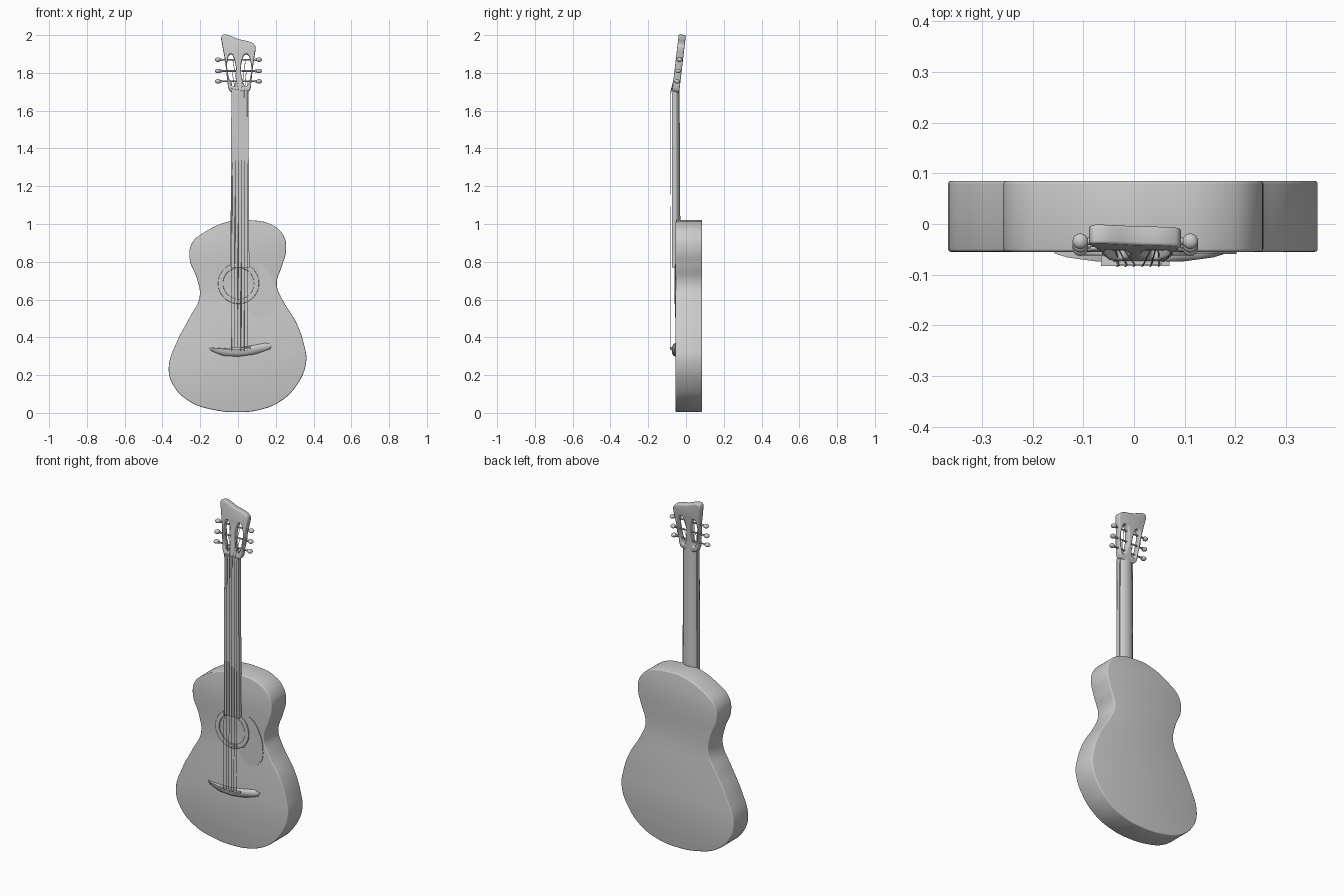
import bpy, bmesh
from math import sin, cos, pi, radians, tan

if "Cube" in bpy.data.objects:
    bpy.data.objects.remove(bpy.data.objects["Cube"])

TILT = radians(6.7)          # headstock leans back


def finish(obj, angle=35):
    bpy.ops.object.select_all(action='DESELECT')
    obj.select_set(True)
    bpy.context.view_layer.objects.active = obj
    if obj.type == 'CURVE':
        bpy.ops.object.convert(target='MESH')
        obj = bpy.context.view_layer.objects.active
    bm = bmesh.new()
    bm.from_mesh(obj.data)
    bmesh.ops.remove_doubles(bm, verts=bm.verts, dist=0.00005)
    bmesh.ops.recalc_face_normals(bm, faces=bm.faces)
    bm.to_mesh(obj.data)
    bm.free()
    bpy.ops.object.shade_smooth_by_angle(angle=radians(angle))
    return obj


def plate(name, loops, thick, loc, rot=pi / 2, bevel=0.0, smooth=True, res=6):
    """Closed outlines (inner ones become holes) extruded to a solid plate."""
    cu = bpy.data.curves.new(name, 'CURVE')
    cu.dimensions, cu.fill_mode = '2D', 'BOTH'
    cu.extrude = thick / 2 - bevel
    cu.bevel_depth, cu.bevel_resolution, cu.offset = bevel, 2, -bevel
    for pts in loops:
        sp = cu.splines.new('BEZIER' if smooth else 'POLY')
        store = sp.bezier_points if smooth else sp.points
        store.add(len(pts) - 1)
        for p, (x, y) in zip(store, pts):
            if smooth:
                p.co = (x, y, 0)
                p.handle_left_type = p.handle_right_type = 'AUTO'
            else:
                p.co = (x, y, 0, 1)
        sp.use_cyclic_u = True
        sp.resolution_u = res
    obj = bpy.data.objects.new(name, cu)
    bpy.context.collection.objects.link(obj)
    obj.location, obj.rotation_euler = loc, (rot, 0, 0)
    return finish(obj)


def rod(name, pts, radius, sides=1):
    cu = bpy.data.curves.new(name, 'CURVE')
    cu.dimensions = '3D'
    cu.bevel_depth, cu.bevel_resolution, cu.use_fill_caps = radius, sides, True
    sp = cu.splines.new('POLY')
    sp.points.add(len(pts) - 1)
    for p, co in zip(sp.points, pts):
        p.co = (*co, 1)
    obj = bpy.data.objects.new(name, cu)
    bpy.context.collection.objects.link(obj)
    return finish(obj, 60)


def circle(r, n=12):
    return [(r * cos(2 * pi * i / n), r * sin(2 * pi * i / n)) for i in range(n)]


# Hollow-waisted, slightly lopsided body
body = [(0.06, 1.02), (-0.04, 1.015), (-0.177, 0.957), (-0.243, 0.9), (-0.257, 0.82),
        (-0.217, 0.71), (-0.203, 0.615), (-0.256, 0.505), (-0.325, 0.373),
        (-0.367, 0.24), (-0.345, 0.15), (-0.256, 0.06), (-0.124, 0.015), (0, 0.004),
        (0.11, 0.015), (0.22, 0.058), (0.31, 0.145), (0.361, 0.27), (0.35, 0.36),
        (0.31, 0.475), (0.235, 0.6), (0.205, 0.68), (0.235, 0.785), (0.255, 0.865),
        (0.24, 0.94), (0.177, 0.997)]
plate("body", [body], 0.14, (0, 0.015, 0), bevel=0.006)

# Rosette ring round the sound hole, and the pickguard beside it
plate("sound_hole_ring", [circle(0.108), circle(0.082)], 0.012, (0.003, -0.056, 0.685), bevel=0.003)
guard = [(0.105, 0.785), (0.135, 0.775), (0.178, 0.715), (0.2, 0.64), (0.185, 0.54),
         (0.12, 0.505), (0.065, 0.535), (0.055, 0.575), (0.095, 0.615),
         (0.118, 0.685), (0.108, 0.745)]
plate("pickguard", [guard], 0.008, (0, -0.055, 0))

# Bridge: curved smile outline, domed towards the front
bridge = [(-0.157, 0.347), (-0.09, 0.342), (0.0, 0.343), (0.08, 0.358), (0.145, 0.37),
          (0.182, 0.362), (0.17, 0.338), (0.09, 0.31), (0.0, 0.298), (-0.08, 0.303), (-0.14, 0.327)]
bm = bmesh.new()
n = len(bridge)
cx, cz = 0.01, 0.33
rings = [[bm.verts.new((cx + (x - cx) * s, y, cz + (z - cz) * s)) for x, z in bridge]
         for s, y in ((1, -0.05), (1, -0.058), (0.85, -0.066), (0.5, -0.074))]
for a, b in zip(rings, rings[1:]):
    for i in range(n):
        bm.faces.new((a[i], a[(i + 1) % n], b[(i + 1) % n], b[i]))
bm.faces.new(rings[0])
bm.faces.new(rings[-1])
me = bpy.data.meshes.new("bridge")
bm.to_mesh(me)
bm.free()
ob = bpy.data.objects.new("bridge", me)
bpy.context.collection.objects.link(ob)
finish(ob, 50)
saddle = [(-0.065, 0.334), (0.07, 0.338), (0.07, 0.348), (-0.065, 0.344)]
plate("saddle", [saddle], 0.02, (0, -0.073, 0), smooth=False)

# Neck: D-shaped section; fretboard: flat slab on its face
d_shape = [(0.048 * cos(pi * i / 14), -0.064 + 0.034 * sin(pi * i / 14)) for i in range(15)]
neck = plate("neck", [d_shape], 0.76, (0.01, 0, 1.34), rot=0, smooth=False)
for v in neck.data.vertices:
    if v.co.z > 0:
        v.co.x *= 0.93
        v.co.y -= (v.co.y + 0.064) * 0.12
board = [(-0.04, 0.77), (0.06, 0.77), (0.055, 1.7), (-0.035, 1.7)]
plate("fretboard", [board], 0.023, (0, -0.0635, 0), smooth=False)
plate("nut", [[(-0.035, 1.695), (0.055, 1.695), (0.055, 1.708), (-0.035, 1.708)]],
      0.02, (0, -0.07, 0), smooth=False)

# Slotted headstock with slanted top, in local height above the nut
head = [(-0.034, 0.0), (-0.047, 0.012), (-0.056, 0.06), (-0.069, 0.17), (-0.083, 0.25),
        (-0.087, 0.293), (-0.078, 0.303), (0.0, 0.28), (0.082, 0.255), (0.091, 0.243),
        (0.087, 0.19), (0.08, 0.14), (0.071, 0.06), (0.064, 0.012), (0.053, 0.0)]


def slot(bottom, top):
    (a, b), (c, d) = bottom, top
    return [(a, 0.04), ((a + b) / 2, 0.027), (b, 0.04), (d, 0.18),
            ((c + d) / 2, 0.2), (c, 0.18)]


slots = [slot((-0.037, -0.015), (-0.053, -0.022)), slot((0.03, 0.054), (0.025, 0.062))]
plate("headstock", [head] + slots, 0.038, (0, -0.055, 1.7), rot=pi / 2 - TILT, bevel=0.006)

# Tuning pegs: three a side, each with post, collar and button
heights = (1.755, 1.81, 1.87)
for side, inner, outer in ((-1, -0.01, -0.106), (1, 0.018, 0.111)):
    for k, z in enumerate(heights):
        y = -0.054 + (z - 1.7) * tan(TILT)
        tag = f"{'left' if side < 0 else 'right'}_{k + 1}"
        rod(f"peg_post_{tag}", [(inner, y, z), (outer, y, z)], 0.0045, 2)
        edge = outer - side * 0.014
        rod(f"peg_collar_{tag}", [(edge - side * 0.006, y, z), (edge, y, z)], 0.007, 2)
        bpy.ops.mesh.primitive_uv_sphere_add(segments=16, ring_count=10, radius=0.014, location=(outer, y, z))
        button = bpy.context.object
        button.name = f"peg_button_{tag}"
        button.scale = (1.1, 1.1, 0.85)
        finish(button, 60)

# Six strings from the saddle, over the nut, into the slots
for i in range(6):
    left = i < 3
    k = i if left else 5 - i
    z = heights[k]
    x_end = (-0.036 + 0.004 * k) if left else (0.048 - 0.004 * k)
    y_end = -0.058 + (z - 1.7) * tan(TILT)
    rod(f"string_{i + 1}", [(-0.034 + 0.0165 * i, -0.07, 0.325), (-0.034 + 0.0165 * i, -0.0835, 0.341),
                            (-0.03 + 0.016 * i, -0.081, 1.702), (x_end, y_end, z)], 0.0015)
